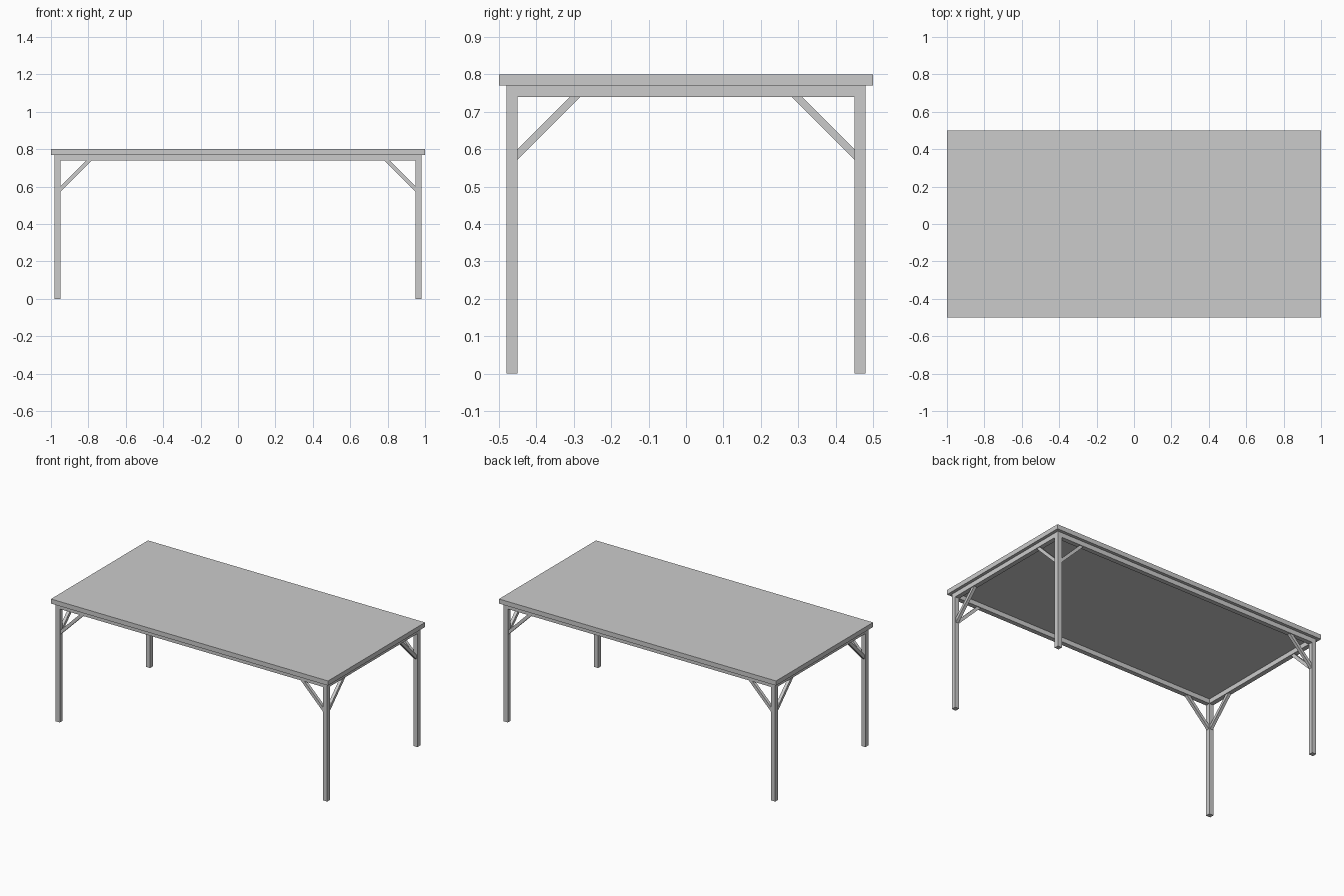
import bpy

if "Cube" in bpy.data.objects:
    bpy.data.objects.remove(bpy.data.objects["Cube"])

LEG = 0.03                 # leg and apron thickness
OX, OY = 0.98, 0.48        # outer faces of the frame
IX, IY = OX - LEG, OY - LEG
Z_APRON, Z_TOP, HEIGHT = 0.74, 0.77, 0.80


def mesh_object(name, verts, faces):
    me = bpy.data.meshes.new(name)
    me.from_pydata(verts, [], faces)
    ob = bpy.data.objects.new(name, me)
    bpy.context.collection.objects.link(ob)
    # consistent outward normals
    import bmesh
    bm = bmesh.new()
    bm.from_mesh(me)
    bmesh.ops.recalc_face_normals(bm, faces=bm.faces)
    bm.to_mesh(me)
    bm.free()
    return ob


def prism(name, ring_a, ring_b):
    """Closed four-sided solid between two matching rings."""
    sides = [(i, (i + 1) % 4, (i + 1) % 4 + 4, i + 4) for i in range(4)]
    return mesh_object(name, ring_a + ring_b, [(3, 2, 1, 0), (4, 5, 6, 7)] + sides)


def box(name, x, y, z):
    ring = [(x[0], y[0]), (x[1], y[0]), (x[1], y[1]), (x[0], y[1])]
    return prism(name, [(a, b, z[0]) for a, b in ring], [(a, b, z[1]) for a, b in ring])


# Table top
box("table_top", (-1, 1), (-0.5, 0.5), (Z_TOP, HEIGHT))

# Long and short aprons, fitted between the legs
for s, side in ((-1, "front"), (1, "back")):
    box(side + "_apron", (-IX, IX), sorted((s * IY, s * OY)), (Z_APRON, Z_TOP))
for s, side in ((-1, "left"), (1, "right")):
    box(side + "_apron", sorted((s * IX, s * OX)), (-IY, IY), (Z_APRON, Z_TOP))

# Diagonal brace: mitred against the leg face and the apron underside
REACH, CUT, HALF = 0.168, 0.028, 0.01
brace = [(0, Z_APRON - REACH), (0, Z_APRON - REACH + CUT),
         (REACH - CUT, Z_APRON), (REACH, Z_APRON)]

# Legs with two braces at each corner
for sx, xname in ((-1, "left"), (1, "right")):
    for sy, yname in ((-1, "front"), (1, "back")):
        corner = yname + "_" + xname
        box(corner + "_leg", sorted((sx * IX, sx * OX)), sorted((sy * IY, sy * OY)), (0, Z_TOP))
        cx, cy = sx * (IX + LEG / 2), sy * (IY + LEG / 2)
        prism(corner + "_long_brace",
              *[[(sx * (IX - d), cy + w, z) for d, z in brace] for w in (-HALF, HALF)])
        prism(corner + "_short_brace",
              *[[(cx + w, sy * (IY - d), z) for d, z in brace] for w in (-HALF, HALF)])
